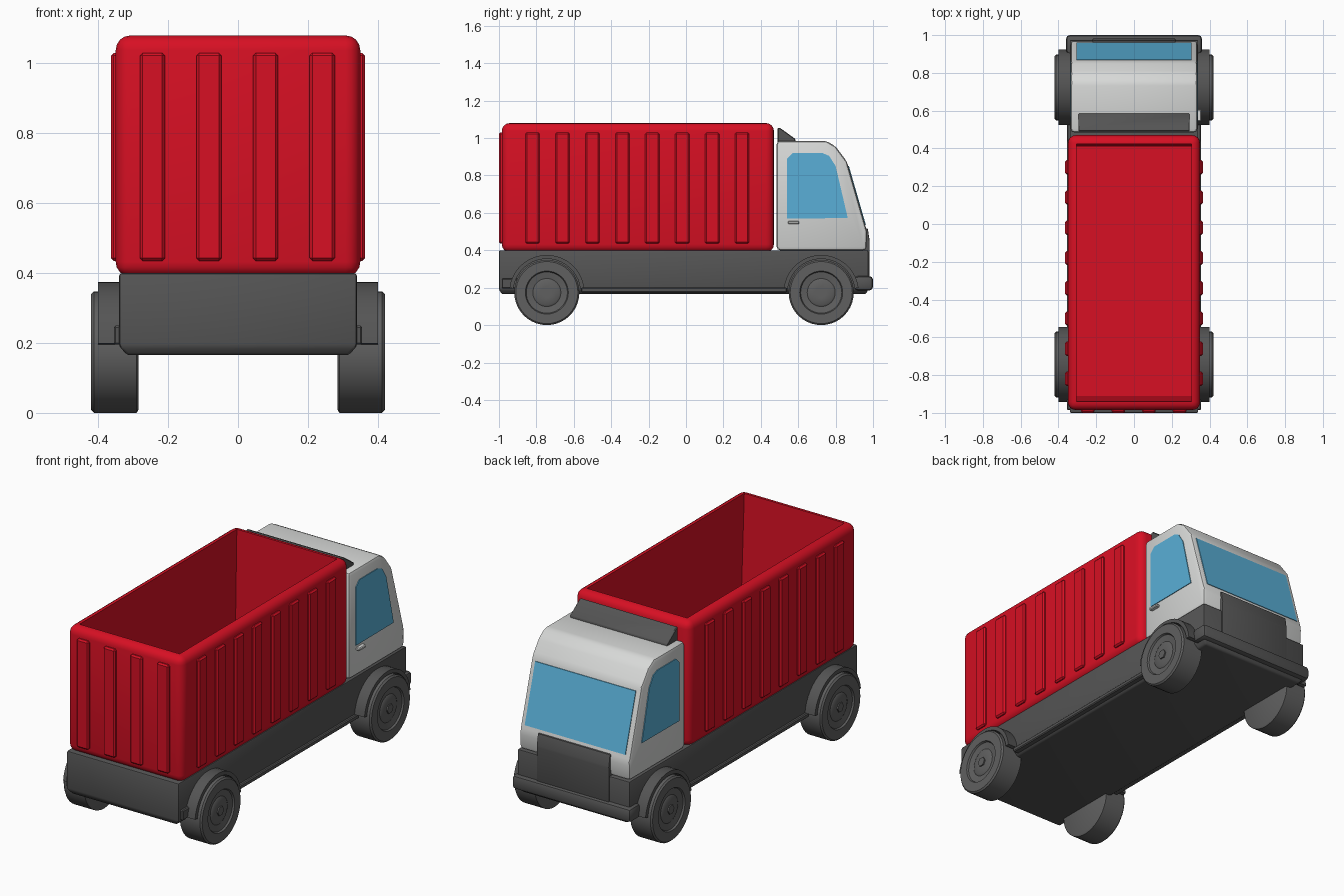
import bpy, bmesh, math
from mathutils import Matrix

old = bpy.data.objects.get("Cube")
if old:
    bpy.data.objects.remove(old, do_unlink=True)


def material(name, r, g, b):
    m = bpy.data.materials.new(name)
    m.use_nodes = True
    m.diffuse_color = (r, g, b, 1)
    m.node_tree.nodes["Principled BSDF"].inputs["Base Color"].default_value = (r, g, b, 1)
    return m


RED = material("container red", 0.68, 0.005, 0.017)
WHITE = material("cab light grey", 0.68, 0.69, 0.68)
BLUE = material("glass blue", 0.10, 0.43, 0.68)
DARK = material("chassis dark grey", 0.09, 0.09, 0.09)
TYRE = material("wheel grey", 0.115, 0.115, 0.115)


def finish(bm, name, mat, bevel=0, segments=2):
    if bevel:
        bmesh.ops.bevel(bm, geom=bm.edges[:], offset=bevel, segments=segments,
                        profile=0.5, affect='EDGES', clamp_overlap=True)
    bmesh.ops.recalc_face_normals(bm, faces=bm.faces[:])
    me = bpy.data.meshes.new(name)
    bm.to_mesh(me)
    bm.free()
    me.materials.append(mat)
    me.polygons.foreach_set("use_smooth", [True] * len(me.polygons))
    me.set_sharp_from_angle(angle=math.radians(35))
    ob = bpy.data.objects.new(name, me)
    bpy.context.collection.objects.link(ob)
    return ob


def cube(lo, hi):
    bm = bmesh.new()
    size = [b - a for a, b in zip(lo, hi)]
    mid = [(a + b) / 2 for a, b in zip(lo, hi)]
    bmesh.ops.create_cube(bm, size=1, matrix=Matrix.Translation(mid) @ Matrix.Diagonal((*size, 1)))
    return bm


def box(name, lo, hi, mat, bevel=0, segments=2):
    return finish(cube(lo, hi), name, mat, bevel, segments)


def extrude_x(name, profile, x0, x1, mat, bevel=0, segments=2):
    """Extrude a (y, z) outline from x0 to x1."""
    bm = bmesh.new()
    face = bm.faces.new([bm.verts.new((x0, y, z)) for y, z in profile])
    new = bmesh.ops.extrude_face_region(bm, geom=[face])["geom"]
    for v in new:
        if isinstance(v, bmesh.types.BMVert):
            v.co.x = x1
    return finish(bm, name, mat, bevel, segments)


def lathe_x(name, profile, y, z, mat, steps=40):
    """Spin an (x, radius) profile about an axis parallel to x."""
    bm = bmesh.new()
    rings = []
    for x, r in profile:
        rings.append([bm.verts.new((x, y + r * math.cos(a), z + r * math.sin(a)))
                      for a in (2 * math.pi * i / steps for i in range(steps))])
    for a, b in zip(rings, rings[1:]):
        for i in range(steps):
            j = (i + 1) % steps
            bm.faces.new((a[i], a[j], b[j], b[i]))
    bm.faces.new(rings[0])
    bm.faces.new(rings[-1])
    return finish(bm, name, mat)


# Open container: rounded box, rim inset, cavity pushed down
bm = cube((-0.35, -0.985, 0.39), (0.35, 0.47, 1.08))
bmesh.ops.bevel(bm, geom=bm.edges[:], offset=0.042, segments=4, profile=0.5, affect='EDGES')
top = max(bm.faces, key=lambda f: f.calc_center_median().z)
bmesh.ops.inset_region(bm, faces=[top], thickness=0.006)
new = bmesh.ops.extrude_discrete_faces(bm, faces=[top])["faces"][0]
for v in new.verts:
    v.co.z = 0.45
    v.co.y = 0.41 if v.co.y > 0 else -0.91
finish(bm, "container", RED)

# Container ribs
for i in range(8):
    y = -0.82 + 0.16 * i
    for s, side in ((1, "left"), (-1, "right")):
        box(f"{side}_rib_{i + 1}", (min(s * 0.34, s * 0.364), y - 0.038, 0.435),
            (max(s * 0.34, s * 0.364), y + 0.038, 1.03), RED, 0.008, 1)
for i in range(4):
    x = -0.245 + 0.162 * i
    box(f"rear_rib_{i + 1}", (x - 0.036, -1.0, 0.435), (x + 0.036, -0.975, 1.03), RED, 0.008, 1)

# Chassis with tucked-in lower edge
bm = cube((-0.34, -1.0, 0.165), (0.34, 0.975, 0.4))
bmesh.ops.bisect_plane(bm, geom=bm.verts[:] + bm.edges[:] + bm.faces[:],
                       plane_co=(0, 0, 0.19), plane_no=(0, 0, 1))
for v in bm.verts:
    if v.co.z < 0.18:
        v.co.x *= 0.93
        v.co.y *= 0.985
finish(bm, "chassis", DARK, 0.008)
box("front_bumper", (-0.36, 0.9, 0.185), (0.36, 1.0, 0.262), DARK, 0.02)
extrude_x("front_grille", [(0.93, 0.25), (0.982, 0.25), (0.982, 0.45), (0.972, 0.517), (0.93, 0.517)],
          -0.22, 0.22, DARK, 0.006)

# Cab body
extrude_x("cab", [(0.485, 0.4), (0.485, 0.985), (0.75, 0.985), (0.80, 0.955), (0.86, 0.875),
                  (0.968, 0.5), (0.965, 0.4)], -0.335, 0.335, WHITE, 0.018)
extrude_x("roof_spoiler", [(0.49, 0.975), (0.49, 1.055), (0.502, 1.055), (0.585, 0.995), (0.585, 0.975)],
          -0.295, 0.295, DARK, 0.004, 1)


# Windscreen plate following the sloped front
def slope(z, out):
    return (0.86 + (0.875 - z) * 0.288 + out, z)


extrude_x("windscreen", [slope(0.535, -0.003), slope(0.535, 0.004), slope(0.85, 0.004), slope(0.85, -0.003)],
          -0.305, 0.305, BLUE)

# Side glass
window = [(0.54, 0.57), (0.54, 0.89), (0.57, 0.92), (0.73, 0.92), (0.765, 0.905), (0.80, 0.85), (0.865, 0.572)]
for s, side in ((1, "left"), (-1, "right")):
    extrude_x(f"{side}_window", window, s * 0.332, s * 0.339, BLUE)
box("left_door_handle", (0.33, 0.545, 0.54), (0.356, 0.605, 0.556), WHITE, 0.004, 1)

# Wheels, fenders and side rails
wheel = [(0.285, 0.165), (0.29, 0.174), (0.412, 0.174), (0.42, 0.166), (0.42, 0.115), (0.411, 0.11),
         (0.405, 0.075), (0.411, 0.065), (0.411, 0.03)]
for s, side in ((1, "left"), (-1, "right")):
    for y, end in ((-0.744, "rear"), (0.723, "front")):
        lathe_x(f"{end}_{side}_wheel", [(s * x, r) for x, r in wheel], y, 0.174, TYRE)
        lathe_x(f"{end}_{side}_hub", [(s * 0.4, 0.026), (s * 0.418, 0.026)], y, 0.174, TYRE, 6)
        angles = [math.radians(7 + 166 * i / 20) for i in range(21)]
        arch = [(y + 0.201 * math.cos(a), 0.174 + 0.201 * math.sin(a)) for a in angles]
        arch += [(y + 0.18 * math.cos(a), 0.174 + 0.18 * math.sin(a)) for a in reversed(angles)]
        extrude_x(f"{end}_{side}_fender", arch, s * 0.32, s * 0.4, DARK)
    for name, y0, y1, z0, z1 in (("side_rail", -0.56, 0.54, 0.175, 0.2),
                                 ("rear_corner", -0.985, -0.9, 0.195, 0.25)):
        box(f"{side}_{name}", (min(s * 0.3, s * 0.355), y0, z0),
            (max(s * 0.3, s * 0.355), y1, z1), DARK, 0.005, 1)
